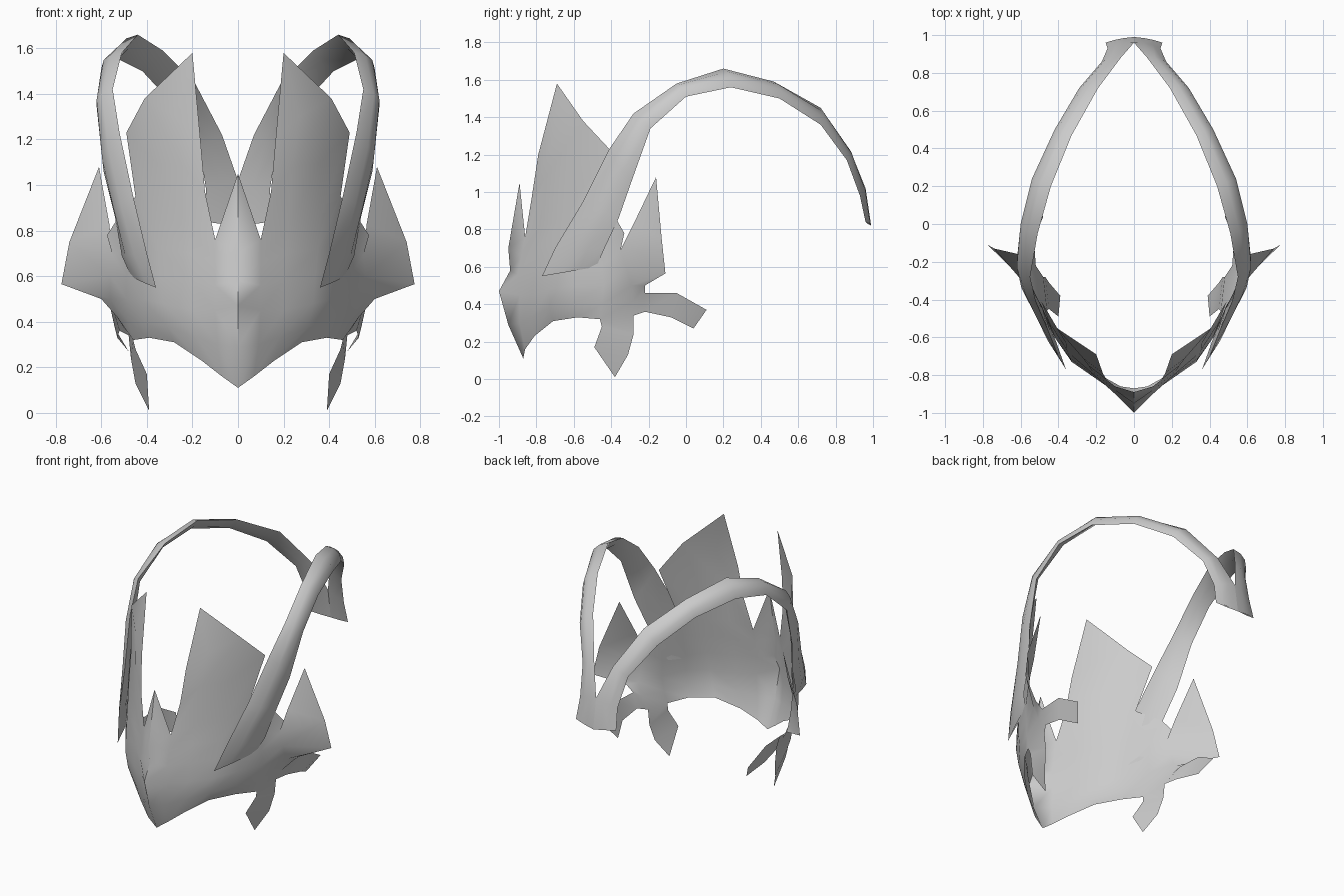
import bpy, bmesh, math
from mathutils import Vector

if "Cube" in bpy.data.objects:
    bpy.data.objects.remove(bpy.data.objects["Cube"])

grey = bpy.data.materials.new("plain grey")
grey.diffuse_color = (0.6, 0.6, 0.6, 1)
grey.use_nodes = True
grey.node_tree.nodes["Principled BSDF"].inputs["Base Color"].default_value = grey.diffuse_color


def make_part(name, polygons, angle):
    """Weld a list of polygons (point lists) into one mirrored, smooth part."""
    bm = bmesh.new()
    for poly in polygons:
        bm.faces.new([bm.verts.new(p) for p in poly])
    bmesh.ops.remove_doubles(bm, verts=bm.verts, dist=0.0005)
    bmesh.ops.recalc_face_normals(bm, faces=bm.faces)
    mesh = bpy.data.meshes.new(name)
    bm.to_mesh(mesh)
    bm.free()
    mesh.materials.append(grey)
    obj = bpy.data.objects.new(name, mesh)
    bpy.context.collection.objects.link(obj)
    mirror = obj.modifiers.new("mirror", 'MIRROR')
    mirror.merge_threshold = 0.002
    bpy.ops.object.select_all(action='DESELECT')
    obj.select_set(True)
    bpy.context.view_layer.objects.active = obj
    bpy.ops.object.modifier_apply(modifier="mirror")
    bpy.ops.object.shade_smooth_by_angle(angle=math.radians(angle))
    return obj


def strip(a, b):
    """Quads between two rows of points."""
    return [[a[i], a[i + 1], b[i + 1], b[i]] for i in range(len(a) - 1)]


# Mask band: columns running bottom to top, from the nose round to the side
front_columns = [
    [(0, -.87, .11), (0, -.95, .29), (0, -1, .47), (0, -.94, .58), (0, -.95, .70), (0, -.89, 1.05)],
    [(.07, -.86, .16), (.09, -.89, .30), (.10, -.89, .45), (.10, -.90, .56), (.10, -.88, .66), (.10, -.86, .76)],
    [(.16, -.81, .23), (.18, -.83, .33), (.20, -.82, .45), (.20, -.81, .58), (.21, -.80, .70), (.22, -.78, .82)],
    [(.28, -.71, .31), (.31, -.73, .38), (.33, -.73, .48), (.34, -.71, .60), (.35, -.68, .72), (.36, -.66, .85)],
]
side_columns = [
    [(.39, -.58, .33), (.41, -.60, .40), (.42, -.60, .50), (.42, -.60, .60), (.43, -.57, .75), (.45, -.52, .95)],
    [(.46, -.46, .32), (.48, -.45, .40), (.49, -.44, .50), (.49, -.45, .60), (.49, -.43, .72), (.53, -.37, .85)],
    [(.48, -.28, .34), (.53, -.28, .42), (.56, -.29, .50), (.56, -.32, .60), (.55, -.35, .69), (.575, -.33, .78)],
]
cols = front_columns + side_columns
faces = []
for a, b in zip(cols, cols[1:]):
    faces += strip(a, b)

# Tall brow spike rising from the band
base = [c[5] for c in cols[1:5]]
low = [(.145, -.825, .97), (.24, -.75, 1.08), (.36, -.63, 1.10), (.49, -.41, 1.23)]
high = [(.165, -.79, 1.20), (.27, -.71, 1.30), (.41, -.55, 1.38)]
tip = (.20, -.69, 1.58)
faces += strip(base, low) + strip(low[:3], high)
faces += [[low[2], low[3], high[2]], [high[0], high[1], tip], [high[1], high[2], tip]]

# Side fin pointing up and outward
c5, c6 = cols[5], cols[6]
rear = [(.52, -.22, .36), (.55, -.22, .46), (.60, -.22, .50)]
fin_low, fin_mid, fin_tip = (.775, -.11, .565), (.74, -.13, .75), (.61, -.16, 1.08)
fin_in = (.565, -.28, .83)
faces += strip(c6[:3], rear)
faces += [[c6[2], rear[2], fin_low, c6[3]], [c6[3], fin_low, fin_mid, c6[4]],
          [c6[4], fin_mid, fin_in], [fin_in, fin_mid, fin_tip]]

# Rear arm
arm = [(.53, -.08, .33), (.56, -.05, .46)]
arm_end = [(.48, .04, .27), (.54, .11, .37)]
faces += strip(rear[:2], arm) + strip(arm, arm_end)

# Cheek prong hanging down
prong_a = [(.45, -.45, .28), (.47, -.28, .24)]
prong_b = [(.40, -.49, .17), (.45, -.31, .13)]
faces += strip([c5[0], c6[0]], prong_a) + strip(prong_a, prong_b)
faces.append(prong_b + [(.39, -.38, .01)])

make_part("mask_with_spikes", faces, 70)

# Curved horns: front/inner edge and rear/outer edge at each station
stations = [
    ((.36, -.77, .55), (.47, -.48, .60)),
    ((.40, -.70, .70), (.51, -.44, .69)),
    ((.46, -.55, .95), (.54, -.36, .86)),
    ((.52, -.41, 1.23), (.59, -.29, 1.06)),
    ((.55, -.28, 1.42), (.62, -.19, 1.34)),
    ((.51, -.05, 1.58), (.60, .00, 1.51)),
    ((.44, .20, 1.66), (.54, .24, 1.56)),
    ((.33, .47, 1.59), (.42, .50, 1.50)),
    ((.19, .72, 1.45), (.29, .72, 1.36)),
    ((.07, .88, 1.22), (.17, .86, 1.17)),
    ((0, .96, 1.02), (.14, .93, .98)),
    ((0, .99, .82), (.15, .96, .84)),
]
bulge = [.005, .02, .03, .03, .025, .025, .025, .025, .02, .015, .01, .005]
rings = []
for i, (f, r) in enumerate(stations):
    f, r = Vector(f), Vector(r)
    prev, nxt = stations[max(i - 1, 0)], stations[min(i + 1, len(stations) - 1)]
    along = sum((Vector(p) for p in nxt), Vector()) - sum((Vector(p) for p in prev), Vector())
    out = (r - f).cross(along).normalized() * bulge[i]
    mid = (f + r) / 2
    rings.append([f, f.lerp(r, .35) + out, f.lerp(r, .7) + out, r, mid - out * .6, f])
horn = []
for a, b in zip(rings, rings[1:]):
    horn += strip(a, b)
make_part("horns", horn, 60)
